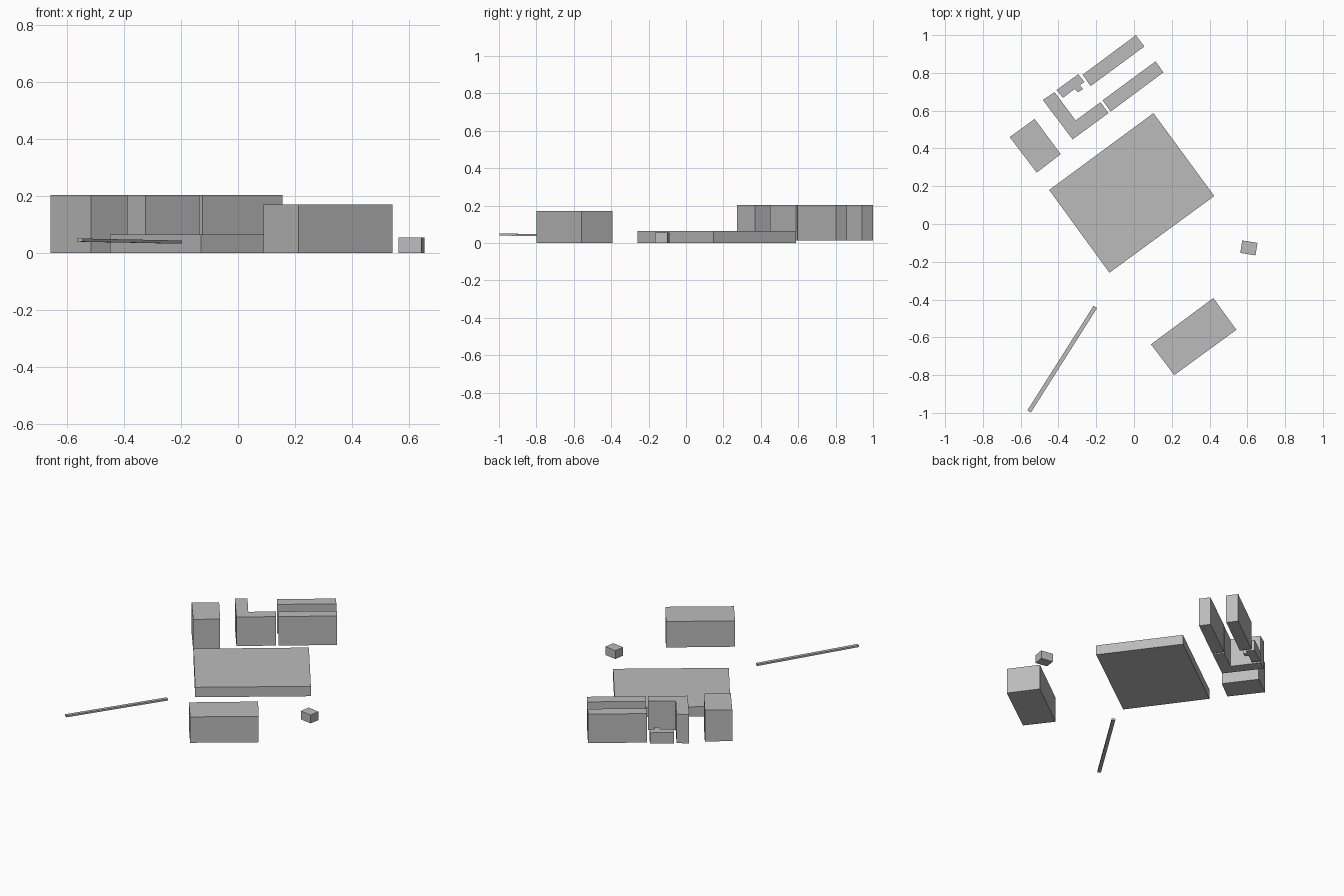
import bpy, bmesh
from mathutils import Vector

if "Cube" in bpy.data.objects:
    bpy.data.objects.remove(bpy.data.objects["Cube"], do_unlink=True)

grey = bpy.data.materials.new("plain_grey")
grey.use_nodes = True
colour = (0.5, 0.5, 0.5, 1)
grey.diffuse_color = colour
grey.node_tree.nodes["Principled BSDF"].inputs["Base Color"].default_value = colour


def finish(name, bm):
    bmesh.ops.recalc_face_normals(bm, faces=bm.faces[:])
    mesh = bpy.data.meshes.new(name)
    bm.to_mesh(mesh)
    bm.free()
    mesh.materials.append(grey)
    obj = bpy.data.objects.new(name, mesh)
    bpy.context.collection.objects.link(obj)
    return obj


def block(name, outline, bottom, top):
    """Flat-topped building raised from its footprint."""
    bm = bmesh.new()
    base = bm.faces.new([bm.verts.new((x, y, bottom)) for x, y in outline])
    raised = bmesh.ops.extrude_face_region(bm, geom=[base])["geom"]
    verts = [v for v in raised if isinstance(v, bmesh.types.BMVert)]
    bmesh.ops.translate(bm, verts=verts, vec=(0, 0, top - bottom))
    return finish(name, bm)


# Low wide hall
block("main_hall", [(-0.13, -0.258), (0.425, 0.148), (0.103, 0.587), (-0.449, 0.18)], 0, 0.065)

# Separate tall blocks
block("side_block", [(-0.515, 0.272), (-0.388, 0.37), (-0.526, 0.556), (-0.658, 0.46)], 0, 0.204)
block("front_block", [(0.213, -0.8), (0.542, -0.56), (0.42, -0.392), (0.09, -0.637)], 0, 0.17)
block("small_hut", [(0.563, -0.153), (0.643, -0.166), (0.654, -0.1), (0.573, -0.087)], 0, 0.055)

# Courtyard building: two long wings, an L-shaped corner and a low stepped link
block("back_wing", [(-0.23, 0.73), (0.055, 0.94), (0.01, 1.0), (-0.272, 0.79)], 0.014, 0.204)
block("inner_wing", [(-0.124, 0.595), (0.156, 0.803), (0.114, 0.861), (-0.166, 0.655)], 0.014, 0.204)
block("corner_building", [(-0.325, 0.448), (-0.135, 0.587), (-0.177, 0.645), (-0.309, 0.548),
                          (-0.42, 0.698), (-0.483, 0.657)], 0.014, 0.204)
block("stepped_link", [(-0.376, 0.668), (-0.314, 0.715), (-0.297, 0.697), (-0.27, 0.715),
                       (-0.287, 0.735), (-0.262, 0.752), (-0.295, 0.793), (-0.41, 0.709)],
      0.014, 0.085)

# Thin rail, tilted slightly along its length
start, end = Vector((-0.555, -0.992, 0.045)), Vector((-0.205, -0.439, 0.038))
rail = bmesh.new()
bmesh.ops.create_cube(rail, size=1)
bmesh.ops.scale(rail, verts=rail.verts[:], vec=((end - start).length, 0.022, 0.011))
rail_obj = finish("rail", rail)
rail_obj.location = (start + end) / 2
along = (end - start).normalized()
rail_obj.rotation_euler = (0, -along.z, Vector((1, 0)).angle_signed(along.xy) * -1)
